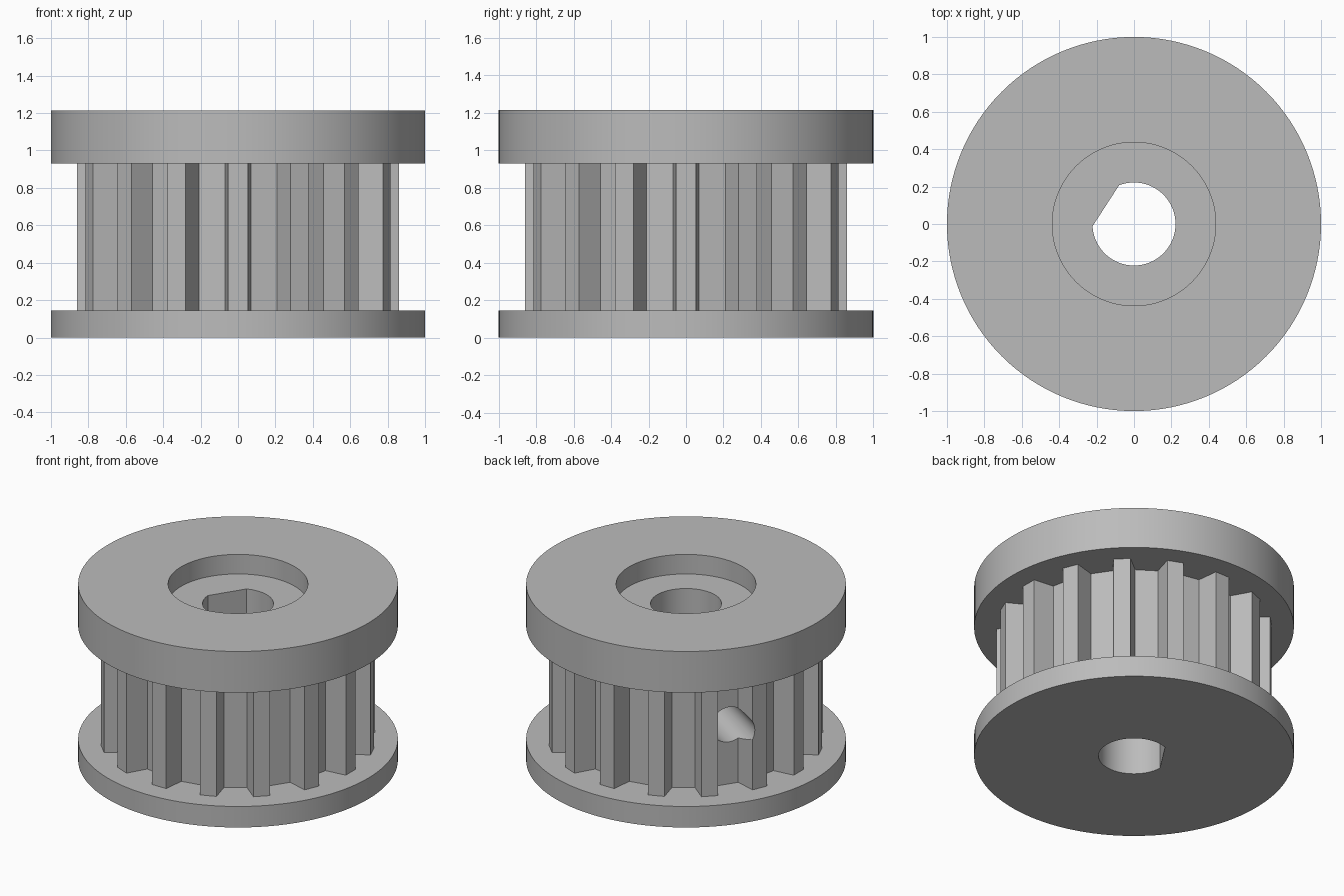
import bpy, bmesh
from math import cos, sin, pi, radians
from mathutils import Matrix, Vector

if "Cube" in bpy.data.objects:
    bpy.data.objects.remove(bpy.data.objects["Cube"], do_unlink=True)

TEETH = 16
FLAT_ANGLE = radians(147)   # direction of the bore flat and the set screw

grey = bpy.data.materials.new("plain grey")
grey.use_nodes = True
colour = (0.5, 0.5, 0.5, 1)
grey.diffuse_color = colour
grey.node_tree.nodes["Principled BSDF"].inputs["Base Color"].default_value = colour


def prism(name, outline, z0, z1):
    """Extrude a closed 2D outline between two heights."""
    bm = bmesh.new()
    base = bm.faces.new([bm.verts.new((x, y, z0)) for x, y in outline])
    top = bmesh.ops.extrude_face_region(bm, geom=[base])["geom"]
    verts = [v for v in top if isinstance(v, bmesh.types.BMVert)]
    bmesh.ops.translate(bm, verts=verts, vec=(0, 0, z1 - z0))
    bmesh.ops.recalc_face_normals(bm, faces=bm.faces)
    mesh = bpy.data.meshes.new(name)
    bm.to_mesh(mesh)
    bm.free()
    mesh.materials.append(grey)
    obj = bpy.data.objects.new(name, mesh)
    bpy.context.collection.objects.link(obj)
    return obj


def arc(radius, start=0.0, sweep=2 * pi, steps=128, closed=False):
    return [(radius * cos(start + sweep * i / steps), radius * sin(start + sweep * i / steps))
            for i in range(steps + closed)]


def combine(body, other, operation):
    mod = body.modifiers.new(other.name, 'BOOLEAN')
    mod.operation = operation
    mod.solver = 'EXACT'
    mod.object = other
    other.hide_render = True
    bpy.context.view_layer.objects.active = body
    bpy.ops.object.modifier_apply(modifier=mod.name)
    bpy.data.objects.remove(other, do_unlink=True)


# Toothed drum: trapezoid teeth with flat tops and flat gaps
tooth = [Vector((0.717, -0.07)), Vector((0.86, -0.053)),
         Vector((0.86, 0.053)), Vector((0.717, 0.07))]
outline = []
for i in range(TEETH):
    turn = Matrix.Rotation(2 * pi * i / TEETH, 2)
    outline += [tuple(turn @ p) for p in tooth]
pulley = prism("toothed_pulley", outline, 0.08, 1.0)

# Flanges
combine(pulley, prism("lower_flange", arc(1), 0, 0.145), 'UNION')
combine(pulley, prism("upper_flange", arc(1), 0.93, 1.215), 'UNION')

# Round recess in the top
combine(pulley, prism("recess_cutter", arc(0.437), 1.08, 1.4), 'DIFFERENCE')

# Bore with one flat side
half = radians(36)
bore = arc(0.222, FLAT_ANGLE + half, 2 * pi - 2 * half, 56, closed=True)
combine(pulley, prism("bore_cutter", bore, -0.2, 1.4), 'DIFFERENCE')

# Set screw hole from the outside through to the bore flat
screw = prism("screw_cutter", arc(0.12, steps=40), 0.1, 1.1)
screw.data.transform(Matrix.Translation((0, 0, 0.555))
                     @ Matrix.Rotation(FLAT_ANGLE, 4, 'Z')
                     @ Matrix.Rotation(pi / 2, 4, 'Y'))
combine(pulley, screw, 'DIFFERENCE')

# Smooth round walls, crisp edges
bpy.ops.object.select_all(action='DESELECT')
pulley.select_set(True)
bpy.context.view_layer.objects.active = pulley
bpy.ops.object.shade_smooth_by_angle(angle=radians(20))
